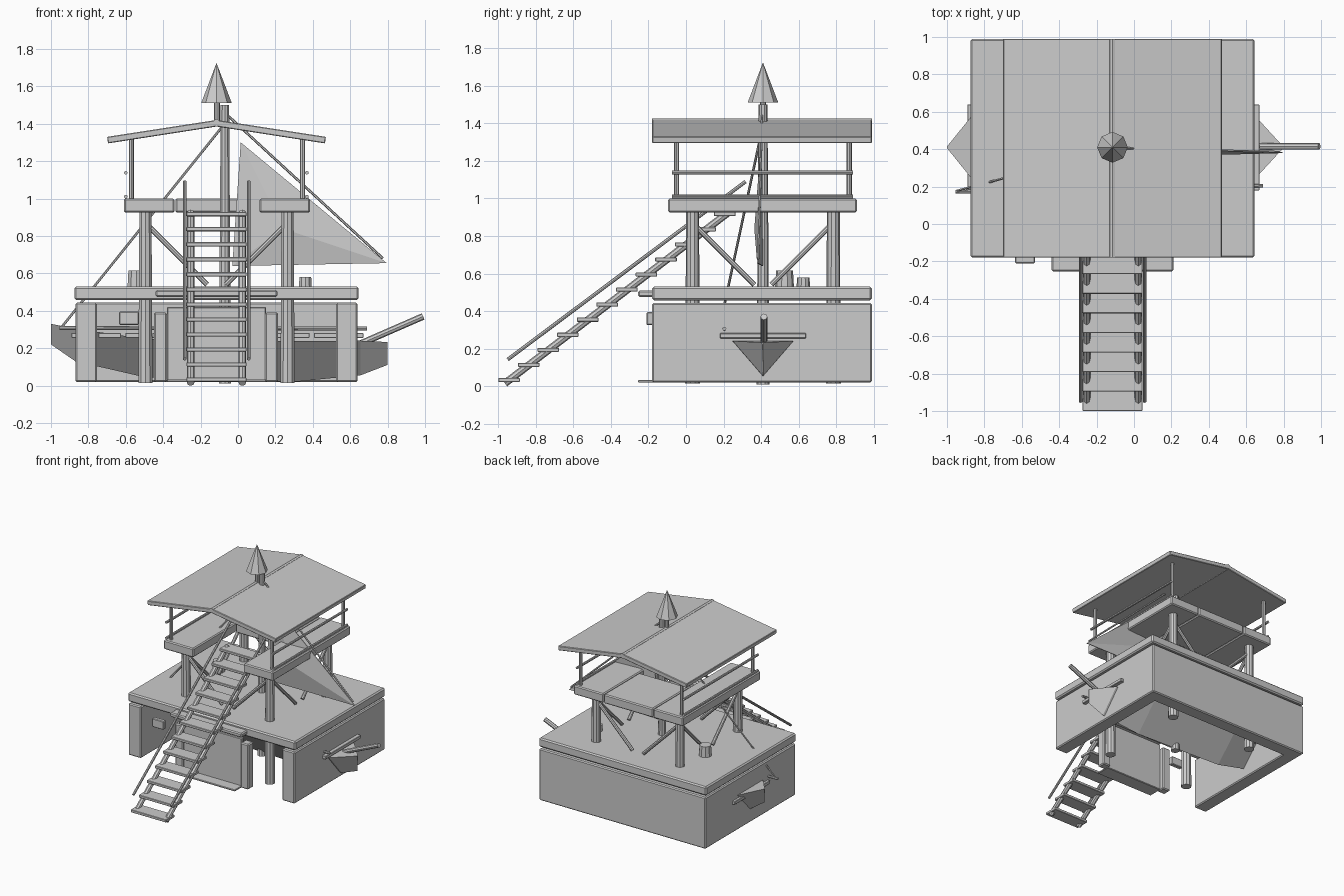
import bpy, bmesh, math
from mathutils import Vector

if "Cube" in bpy.data.objects:
    bpy.data.objects.remove(bpy.data.objects["Cube"])

def add_mesh(name, verts, faces, bevel=0):
    me = bpy.data.meshes.new(name)
    me.from_pydata(verts, [], faces)
    bm = bmesh.new()
    bm.from_mesh(me)
    bmesh.ops.recalc_face_normals(bm, faces=bm.faces)
    bm.to_mesh(me)
    bm.free()
    ob = bpy.data.objects.new(name, me)
    bpy.context.collection.objects.link(ob)
    if bevel:
        m = ob.modifiers.new("bevel", 'BEVEL')
        m.width = bevel
        m.segments = 1
    return ob

QUADS = [(0, 1, 3, 2), (4, 6, 7, 5), (0, 4, 5, 1), (2, 3, 7, 6), (0, 2, 6, 4), (1, 5, 7, 3)]

def box(name, x, y, z, bevel=0.005):
    return add_mesh(name, [(a, b, c) for a in x for b in y for c in z], QUADS, bevel)

def rod(name, a, b, r1, r2=None, sides=8):
    a, b = Vector(a), Vector(b)
    r2 = r1 if r2 is None else r2
    bpy.ops.mesh.primitive_cone_add(vertices=sides, radius1=r1, radius2=r2,
                                    depth=(b - a).length, location=(a + b) / 2)
    ob = bpy.context.object
    ob.name = name
    ob.rotation_euler = (b - a).to_track_quat('Z', 'Y').to_euler()
    return ob

# lower dock house: three walls, open front, and the floor slab above
box("left_wall", (-.87, -.755), (-.18, .99), (.02, .443), .008)
box("right_wall", (.525, .64), (-.18, .99), (.02, .443), .008)
box("back_wall", (-.86, .63), (.875, .99), (.02, .443), .008)
box("floor_slab", (-.875, .645), (-.18, .99), (.457, .53), .01)

# doorway
box("door_panel", (-.38, .15), (-.165, -.135), (.02, .42))
box("door_canopy", (-.44, .21), (-.255, -.17), (.475, .51), .008)
box("door_sill", (-.38, .15), (-.255, -.14), (.02, .033), .003)
for x in (-.415, .18):
    box("door_post", (x - .035, x + .035), (-.175, -.105), (.02, .39), .008)
box("hanging_sign", (-.635, -.53), (-.21, -.175), (.325, .395))

# tower posts with diagonal braces toward the middle
for x, sx in ((-.495, 1), (.265, -1)):
    for y, sy in ((.035, 1), (.785, -1)):
        rod("tower_post", (x, y, .015), (x, y, .95), .04, .034, 10)
        rod("brace_side", (x, y, .87), (x + sx * .33, y, .54), .014)
        rod("brace_depth", (x, y, .87), (x, y + sy * .33, .54), .014)

# lookout platform, with a stair opening at the front
box("platform_left", (-.61, -.34), (-.095, .91), (.925, 1.0), .008)
box("platform_right", (.115, .385), (-.095, .91), (.925, 1.0), .008)
box("platform_back", (-.335, .11), (.45, .91), (.925, 1.0), .008)

# railings and roof posts
for x, rx in ((-.57, -.6), (.345, .368)):
    for y in (-.05, .87):
        rod("roof_post", (x, y, .98), (x, y, 1.32), .014)
    for z in (1.01, 1.138):
        rod("railing", (rx, -.075, z), (rx, .89, z), .01)

# pitched roof
for sx in (-1, 1):
    c = -.115
    prof = [(c, 1.385), (c + sx * .58, 1.295), (c + sx * .585, 1.33), (c, 1.42)]
    v = [(px, y, pz) for y in (-.18, .99) for px, pz in prof]
    f = [(0, 1, 2, 3), (7, 6, 5, 4)] + [(i, (i + 1) % 4, (i + 1) % 4 + 4, i + 4) for i in range(4)]
    add_mesh("roof_slope", v, f, .004)
rod("roof_ridge", (-.115, -.18, 1.405), (-.115, .99, 1.405), .02)
rod("spire_neck", (-.112, .41, 1.39), (-.112, .41, 1.52), .016)
rod("spire", (-.115, .41, 1.51), (-.115, .41, 1.725), .082, 0)

# mast, sail and rigging
rod("mast", (-.07, .41, .01), (-.07, .41, 1.5), .034, .024, 10)
sail = add_mesh("sail", [(.015, .405, 1.30), (-.03, .41, .64), (.795, .385, .655), (.24, .37, .84)],
                [(0, 1, 3), (1, 2, 3), (2, 0, 3)])
m = sail.modifiers.new("thickness", 'SOLIDIFY')
m.thickness = .006
rod("fore_rope", (-.05, .405, 1.44), (.775, .385, .68), .007, sides=6)
rod("back_rope", (-.08, .41, 1.39), (-.945, .178, .31), .007, sides=6)

# boat hull: V-shaped stations (x, half width, top, keel)
stations = [(-1, .004, .33, .22), (-.87, .165, .305, .13), (-.5, .2, .25, .045),
            (.3, .2, .238, .02), (.655, .16, .24, .055), (.798, .004, .233, .11)]
v, f = [], []
for x, w, t, k in stations:
    v += [(x, .41 - w, t), (x, .41 + w, t), (x, .41, k)]
for s in range(len(stations) - 1):
    for i in range(3):
        j = (i + 1) % 3
        f.append((s * 3 + i, s * 3 + j, s * 3 + 3 + j, s * 3 + 3 + i))
n = len(v)
f += [(0, 1, 2), (n - 1, n - 2, n - 3)]
add_mesh("boat_hull", v, f)
for i in range(11):
    x = -.83 + i * .144
    box("deck_plank", (x - .06, x + .06), (.18, .64), (.255, .282), .003)
rod("bowsprit", (.6, .415, .2), (.99, .415, .37), .018)
rod("oar", (-.955, .172, .308), (.69, .205, .305), .01)

# barrels on the floor slab
rod("barrel_large", (-.543, .525, .53), (-.543, .525, .615), .05, .045, 10)
rod("barrel_small", (.36, .625, .53), (.36, .625, .58), .036, .033, 10)

# front staircase
for i in range(12):
    y, z = -1 + i * .1045, .022 + i * .0803
    box("stair_tread", (-.275, .045), (y, y + .115), (z, z + .022), .003)
for x in (-.253, .023):
    rod("stair_stringer", (x, -.965, .015), (x, .225, .925), .02)
for x in (-.285, .057):
    rod("stair_handrail", (x, -.95, .142), (x, .317, 1.09), .01)
